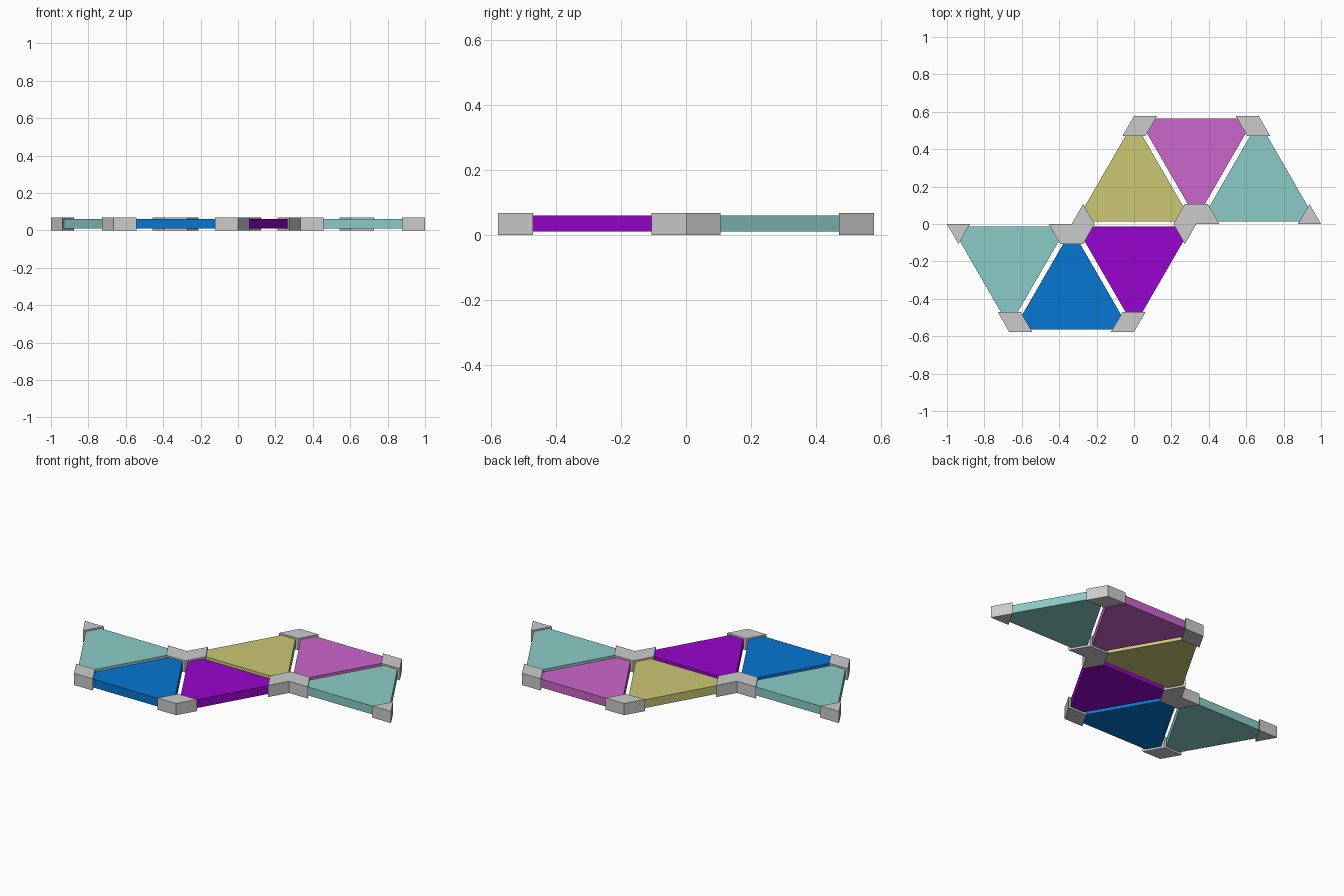
import bpy, bmesh
from mathutils import Vector

if "Cube" in bpy.data.objects:
    bpy.data.objects.remove(bpy.data.objects["Cube"])

SIDE = 2 / 3
H = SIDE * 3 ** 0.5 / 2
CORNER = 0.123      # edge length of each grey corner cap
INSET = 0.014       # gap between a panel and the triangle edge


def prism(name, pts, z0, z1, mat=None):
    """Extrude a flat convex outline between two heights."""
    bm = bmesh.new()
    base = bm.faces.new([bm.verts.new((p.x, p.y, z0)) for p in pts])
    top = bmesh.ops.extrude_face_region(bm, geom=[base], use_keep_orig=True)
    bmesh.ops.translate(bm, vec=(0, 0, z1 - z0),
                        verts=[v for v in top["geom"] if isinstance(v, bmesh.types.BMVert)])
    bmesh.ops.recalc_face_normals(bm, faces=bm.faces)
    mesh = bpy.data.meshes.new(name)
    bm.to_mesh(mesh)
    bm.free()
    obj = bpy.data.objects.new(name, mesh)
    bpy.context.collection.objects.link(obj)
    if mat:
        mesh.materials.append(mat)
    return obj


def paint(name, rgb):
    mat = bpy.data.materials.new(name)
    mat.diffuse_color = (*[(c / 255) ** 2.2 for c in rgb], 1)
    mat.use_nodes = True
    mat.node_tree.nodes["Principled BSDF"].inputs["Base Color"].default_value = mat.diffuse_color
    return mat


def tile(name, tri, mat):
    """One triangular tile: a truncated coloured panel and three corner caps."""
    outline = []
    for i, v in enumerate(tri):
        a = (tri[i - 1] - v).normalized()
        b = (tri[(i + 1) % 3] - v).normalized()
        pa, pb = v + a * CORNER, v + b * CORNER
        step = (b - a) * INSET / (3 ** 0.5 / 2)
        outline += [pa + step, pb - step]
        prism(f"{name}_corner_{i + 1}", [v, pa, pb], 0, 0.069)
    prism(f"{name}_panel", outline, 0.011, 0.06, mat)


teal = paint("teal", (138, 202, 197))
blue = paint("blue", (14, 118, 208))
purple = paint("purple", (150, 12, 204))
yellow = paint("yellow", (203, 199, 115))
pink = paint("pink", (202, 102, 202))

# Strip of tiles: centre x, y of the flat side, direction of the point
tiles = [
    ("left_teal", -SIDE, 0, -1, teal),
    ("blue", -SIDE / 2, -H, 1, blue),
    ("purple", 0, 0, -1, purple),
    ("yellow", 0, 0, 1, yellow),
    ("pink", SIDE / 2, H, -1, pink),
    ("right_teal", SIDE, 0, 1, teal),
]
for name, x, y, point, mat in tiles:
    tri = [Vector((x - SIDE / 2, y)), Vector((x + SIDE / 2, y)), Vector((x, y + point * H))]
    tile(name, tri, mat)
